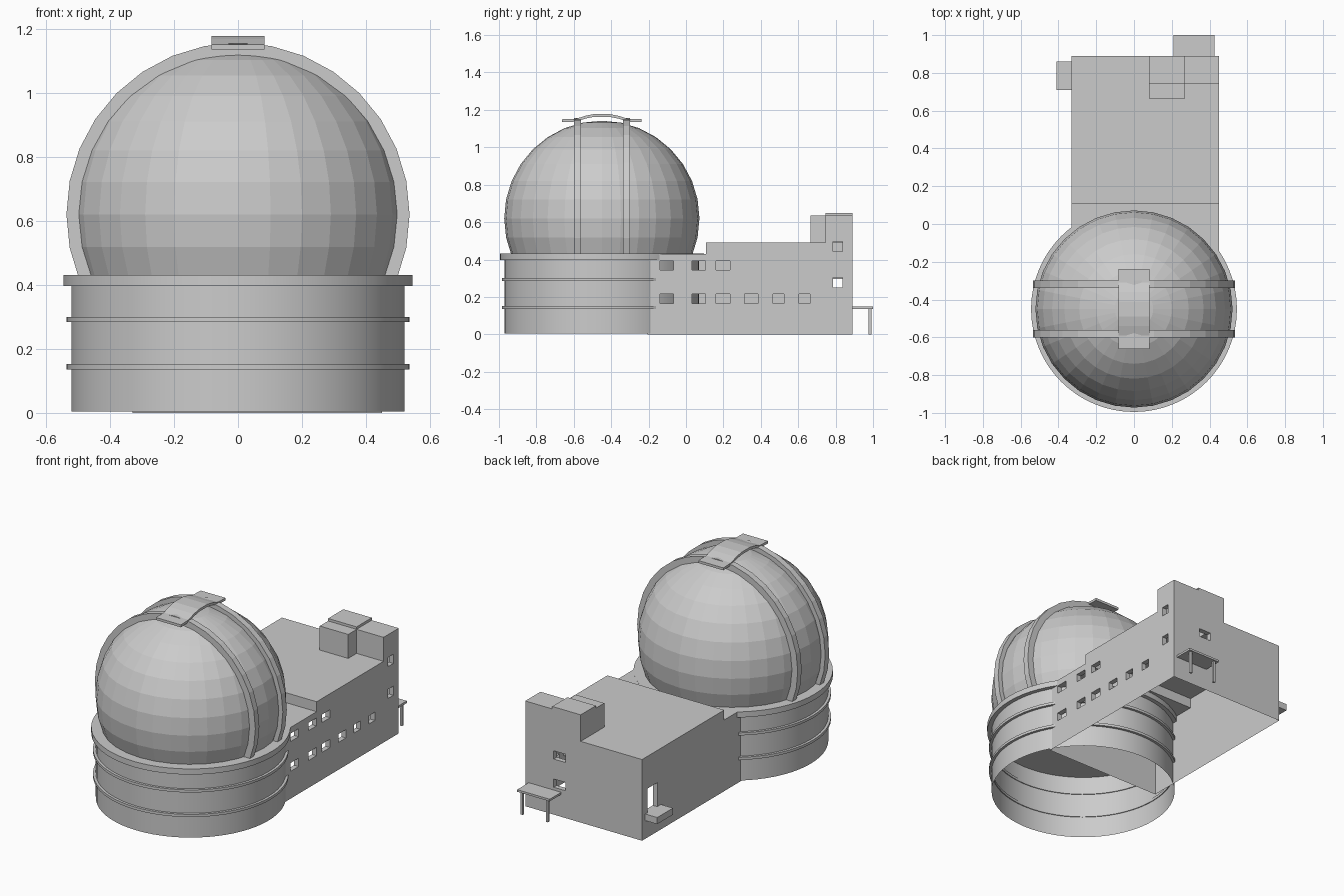
import bpy, bmesh
from math import sin, cos, radians
from mathutils import Matrix, Vector

if "Cube" in bpy.data.objects:
    bpy.data.objects.remove(bpy.data.objects["Cube"])

CY, CZ, R = -0.45, 0.62, 0.522      # dome centre and radius


def make(name, bm):
    bmesh.ops.recalc_face_normals(bm, faces=bm.faces)
    me = bpy.data.meshes.new(name)
    bm.to_mesh(me)
    bm.free()
    ob = bpy.data.objects.new(name, me)
    bpy.context.collection.objects.link(ob)
    return ob


def activate(ob):
    bpy.ops.object.select_all(action='DESELECT')
    ob.select_set(True)
    bpy.context.view_layer.objects.active = ob


def boxes(name, items):
    """Each item is (x0, x1, y0, y1, z0, z1)."""
    bm = bmesh.new()
    for x0, x1, y0, y1, z0, z1 in items:
        m = Matrix.Translation(((x0 + x1) / 2, (y0 + y1) / 2, (z0 + z1) / 2)) \
            @ Matrix.Diagonal((x1 - x0, y1 - y0, z1 - z0, 1))
        bmesh.ops.create_cube(bm, size=1, matrix=m)
    return make(name, bm)


def prism(name, pts, axis, a, b):
    """Extrude a 2D outline along x (points are y, z) or y (points are x, z)."""
    bm = bmesh.new()
    put = (lambda p: (a, p[0], p[1])) if axis == 'x' else (lambda p: (p[0], a, p[1]))
    f = bm.faces.new([bm.verts.new(put(p)) for p in pts])
    g = bmesh.ops.extrude_face_region(bm, geom=[f])
    d = Vector((b - a, 0, 0)) if axis == 'x' else Vector((0, b - a, 0))
    bmesh.ops.translate(bm, vec=d, verts=[v for v in g['geom'] if isinstance(v, bmesh.types.BMVert)])
    return make(name, bm)


def disc(name, r, z0, z1, caps=True):
    bm = bmesh.new()
    bmesh.ops.create_cone(bm, cap_ends=caps, segments=64, radius1=r, radius2=r, depth=z1 - z0,
                          matrix=Matrix.Translation((0, CY, (z0 + z1) / 2)))
    ob = make(name, bm)
    activate(ob)
    bpy.ops.object.shade_smooth_by_angle(angle=radians(30))
    return ob


def boolean(ob, other, op):
    m = ob.modifiers.new(op, 'BOOLEAN')
    m.operation, m.object, m.solver = op, other, 'EXACT'
    activate(ob)
    bpy.ops.object.modifier_apply(modifier=m.name)
    bpy.data.objects.remove(other)


# Round base: open drum, two trim bands, top ledge
disc("drum_wall", 0.52, 0.005, 0.40, caps=False)
for i, z in enumerate((0.136, 0.284)):
    bm = bmesh.new()
    loops = []
    for r, h in ((0.515, z), (0.535, z), (0.535, z + 0.016), (0.515, z + 0.016)):
        loops.append([bm.verts.new((r * cos(radians(k * 5.625)), CY + r * sin(radians(k * 5.625)), h))
                      for k in range(64)])
    for j in range(4):
        p, q = loops[j], loops[(j + 1) % 4]
        for k in range(64):
            bm.faces.new((p[k], p[(k + 1) % 64], q[(k + 1) % 64], q[k]))
    band = make(f"drum_band_{i + 1}", bm)
    activate(band)
    bpy.ops.object.shade_smooth_by_angle(angle=radians(30))
disc("drum_ledge", 0.545, 0.397, 0.431)

# Faceted dome, cut off at the ledge
bm = bmesh.new()
bmesh.ops.create_uvsphere(bm, u_segments=32, v_segments=16, radius=R,
                          matrix=Matrix.Translation((0, CY, CZ)))
bmesh.ops.bisect_plane(bm, geom=bm.verts[:] + bm.edges[:] + bm.faces[:],
                       plane_co=(0, 0, 0.425), plane_no=(0, 0, 1), clear_inner=True)
make("dome", bm)

# Two arched shutter ribs over the dome
angles = [radians(-22.5 + 11.25 * k) for k in range(21)]
arch = [(0.536 * cos(a), CZ + 0.536 * sin(a)) for a in angles] + \
       [(0.49 * cos(a), CZ + 0.49 * sin(a)) for a in reversed(angles)]
for side, n in ((-1, "front"), (1, "back")):
    prism(f"shutter_rib_{n}", arch, 'y', CY + side * 0.15, CY + side * 0.112)

# Arched plate on the crown
top = [(-0.213, 1.15), (-0.14, 1.152), (-0.09, 1.168), (-0.04, 1.178),
       (0.04, 1.178), (0.09, 1.168), (0.14, 1.152), (0.213, 1.15)]
plate = [(CY + y, z) for y, z in top] + [(CY + y, z - 0.015) for y, z in reversed(top)]
prism("crown_plate", plate, 'x', -0.083, 0.083)

# Rear building with stepped roof and stair tower
building = prism("building", [(-0.205, 0), (0.89, 0), (0.89, 0.49), (0.107, 0.49),
                              (0.107, 0.43), (-0.205, 0.43)], 'x', -0.33, 0.45)
for b in ((0.08, 0.45, 0.745, 0.89, 0.3, 0.635), (0.08, 0.27, 0.665, 0.89, 0.3, 0.635),
          (0.08, 0.27, 0.745, 0.89, 0.3, 0.65)):
    boolean(building, boxes("tower_block", [b]), 'UNION')

# Window and door openings
D = 0.03
cuts = [(0.45 - D, 0.5, y - 0.037, y + 0.037, 0.345, 0.393) for y in (-0.103, 0.068, 0.197)]
cuts += [(0.45 - D, 0.5, y - w, y + w, 0.165, 0.215) for y, w in
         ((-0.103, 0.037), (0.068, 0.037), (0.197, 0.037), (0.35, 0.036), (0.494, 0.029), (0.634, 0.029))]
cuts += [(0.45 - D, 0.5, 0.787, 0.838, z, z + 0.055) for z in (0.25, 0.442)]
cuts += [(0.18, 0.26, 0.89 - D, 0.95, z, z + 0.05) for z in (0.165, 0.335)]
cuts += [(-0.4, -0.33 + D, 0.745, 0.84, 0.15, 0.295)]
boolean(building, boxes("opening_cutter", cuts), 'DIFFERENCE')

# Open the underside and the backs of the openings
bm = bmesh.new()
bm.from_mesh(building.data)
planes = ((2, 0), (0, 0.45 - D), (0, -0.33 + D), (1, 0.89 - D))
gone = [f for f in bm.faces if any(all(abs(v.co[a] - c) < 1e-4 for v in f.verts) for a, c in planes)]
bmesh.ops.delete(bm, geom=gone, context='FACES')
bm.to_mesh(building.data)
bm.free()

# Back porch canopy with two posts, and side door landing
boxes("porch_roof", [(0.21, 0.427, 0.89, 1.0, 0.135, 0.148)])
boxes("porch_posts", [(x, x + 0.014, 0.977, 0.991, 0, 0.136) for x in (0.228, 0.396)])
boxes("door_landing", [(-0.41, -0.33, 0.71, 0.86, 0.11, 0.15)])
